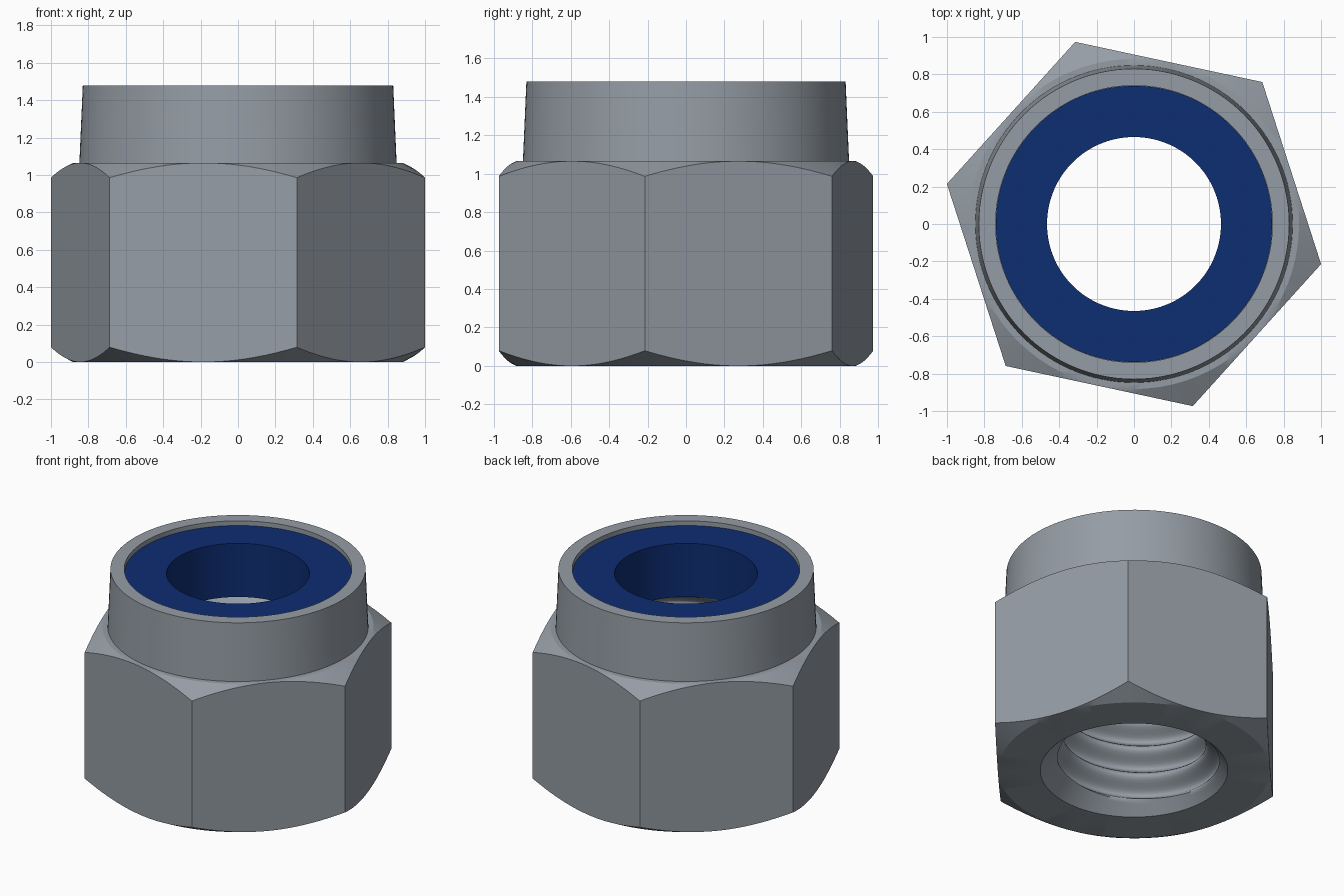
import bpy, bmesh, math

if "Cube" in bpy.data.objects:
    bpy.data.objects.remove(bpy.data.objects["Cube"])

N = 120                          # columns round the axis, 20 per hex side
TURN = math.radians(-12.1)       # direction of the first hex corner
APO = 0.886                      # half the width across flats
HEX_H, TOP, SEAT, RING_TOP = 1.065, 1.478, 1.06, 1.445
BORE, ROOT, PITCH = 0.467, 0.565, 0.2
SINK = 0.61                      # countersink radius at the open end


def material(name, rgb):
    m = bpy.data.materials.new(name)
    m.diffuse_color = (*rgb, 1)
    m.use_nodes = True
    m.node_tree.nodes["Principled BSDF"].inputs["Base Color"].default_value = m.diffuse_color
    return m


def lathe(name, profile, mat, closed=False, smooth=25):
    """Sweep profile(angle) -> [(radius, z), ...] round the z axis."""
    bm = bmesh.new()
    cols = []
    for i in range(N + 1):
        a = 2 * math.pi * i / N
        c, s = math.cos(a + TURN), math.sin(a + TURN)
        cols.append([bm.verts.new((r * c, r * s, z)) for r, z in profile(a)])
    rows = len(cols[0])
    for p, q in zip(cols, cols[1:]):
        for k in range(rows if closed else rows - 1):
            j = (k + 1) % rows
            bm.faces.new((p[k], q[k], q[j], p[j]))
    bmesh.ops.remove_doubles(bm, verts=bm.verts, dist=1e-5)
    me = bpy.data.meshes.new(name)
    bm.to_mesh(me)
    bm.free()
    ob = bpy.data.objects.new(name, me)
    bpy.context.collection.objects.link(ob)
    me.materials.append(mat)
    bpy.ops.object.select_all(action='DESELECT')
    ob.select_set(True)
    bpy.context.view_layer.objects.active = ob
    bpy.ops.object.shade_smooth_by_angle(angle=math.radians(smooth))
    return ob


def shell_profile(a):
    """Chamfered hexagon, tapered collar, lip and insert pocket."""
    side = a % (math.pi / 3) - math.pi / 6
    if abs(abs(side) - math.pi / 6) < 1e-6:
        side = math.pi / 6
    r = APO / math.cos(side)
    drop = (r - APO) * 0.577 + 1e-4
    return [(SINK, 0), (APO - 0.004, 0), (r, drop), (r, HEX_H - drop),
            (APO - 0.004, HEX_H), (0.848, HEX_H), (0.83, TOP), (0.74, TOP),
            (0.74, SEAT), (BORE, SEAT)]


def thread_profile(a):
    """Helical thread, trimmed at both ends and opened by the countersink."""
    steps = 14
    points = []
    for k in range(-steps, int(SEAT / PITCH + 2) * steps):
        z = PITCH * (k / steps + a / (2 * math.pi))
        z = min(max(z, 0), SEAT)
        phase = z / PITCH - a / (2 * math.pi)
        wave = 0.5 + 0.5 * math.cos(2 * math.pi * phase)
        r = BORE + (ROOT - BORE) * wave
        points.append((max(r, SINK - z), z))
    return points[::-1]


def ring_profile(a):
    """Plain washer section."""
    return [(BORE - 0.002, SEAT), (0.739, SEAT), (0.739, RING_TOP), (BORE - 0.002, RING_TOP)]


steel = material("steel grey", (0.30, 0.335, 0.375))
blue = material("insert blue", (0.004, 0.026, 0.17))

lathe("hex_body_and_collar", shell_profile, steel)
lathe("inner_thread", thread_profile, steel, smooth=60)
lathe("locking_insert", ring_profile, blue, closed=True)
